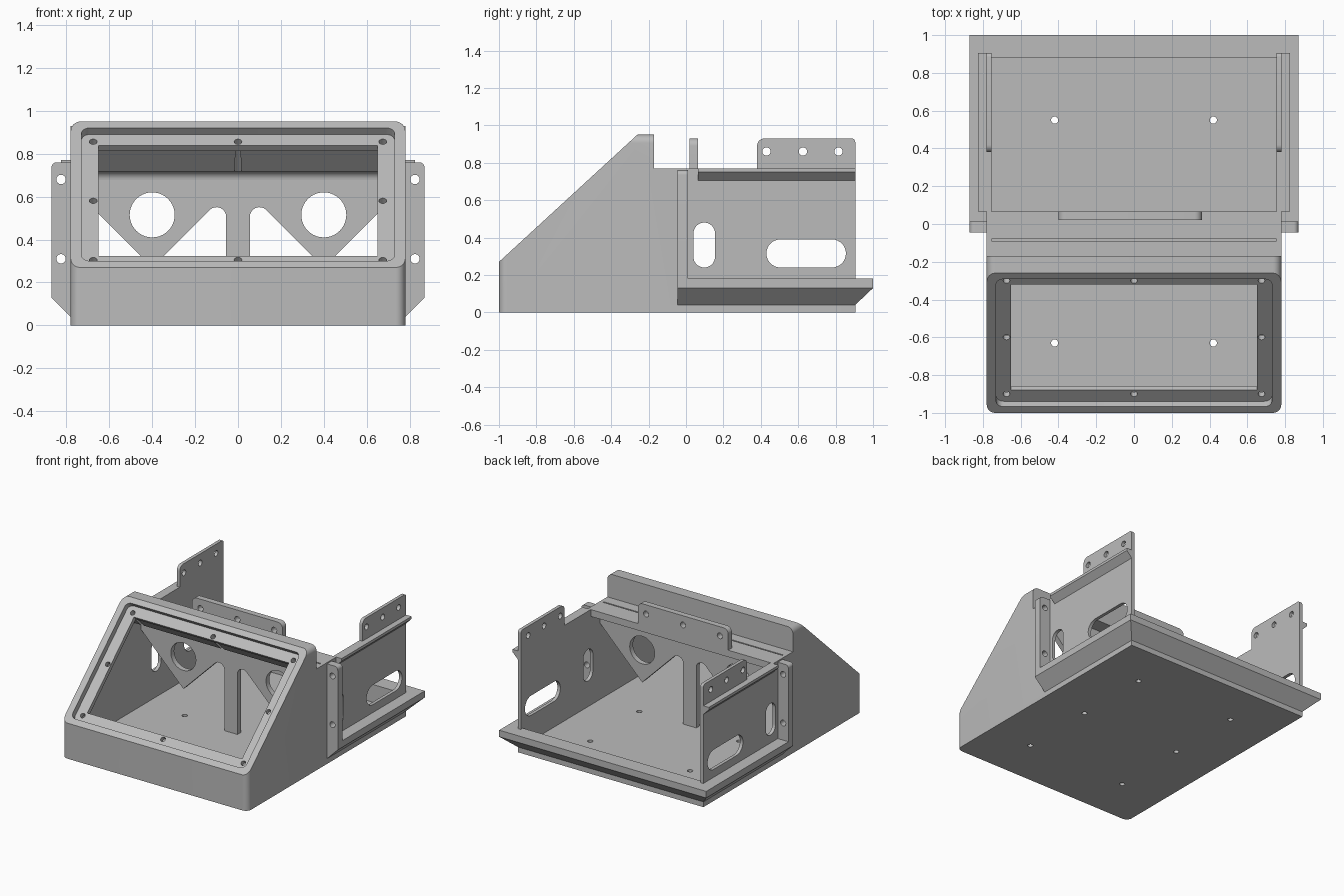
import bpy, bmesh
from math import sin, cos, radians
from mathutils import Matrix, Vector

if "Cube" in bpy.data.objects:
    bpy.data.objects.remove(bpy.data.objects["Cube"])

grey = bpy.data.materials.new("plain grey")
grey.use_nodes = True
colour = (0.5, 0.5, 0.5, 1)
grey.diffuse_color = colour
next(n for n in grey.node_tree.nodes if n.type == 'BSDF_PRINCIPLED').inputs["Base Color"].default_value = colour


def frame(u, v, w, o=(0, 0, 0)):
    m = Matrix((u, v, w)).transposed().to_4x4()
    m.translation = Vector(o)
    return m


X, Y, Z = (1, 0, 0), (0, 1, 0), (0, 0, 1)
ALONG_X = frame(Y, Z, X)      # profile points are (y, z)
ALONG_Y = frame(X, Z, Y)      # profile points are (x, z)
ALONG_Z = frame(X, Y, Z)      # profile points are (x, y)
run, rise = Vector((0.74, 0.68)).normalized()
SLOPE = frame(X, (0, run, rise), (0, -rise, run), (0, -1, 0.27))


def to_object(name, bm):
    bmesh.ops.recalc_face_normals(bm, faces=bm.faces)
    mesh = bpy.data.meshes.new(name)
    bm.to_mesh(mesh)
    bm.free()
    mesh.materials.append(grey)
    ob = bpy.data.objects.new(name, mesh)
    bpy.context.collection.objects.link(ob)
    return ob


def prism(name, pts, mat, a, b, bevel_rule=None, radius=0.05):
    bm = bmesh.new()
    low = [bm.verts.new(mat @ Vector((p[0], p[1], a))) for p in pts]
    high = [bm.verts.new(mat @ Vector((p[0], p[1], b))) for p in pts]
    bm.faces.new(low)
    bm.faces.new(high)
    for i in range(len(pts)):
        j = (i + 1) % len(pts)
        bm.faces.new((low[i], low[j], high[j], high[i]))
    if bevel_rule:
        edges = [e for e in bm.edges if bevel_rule(*(v.co for v in e.verts))]
        bmesh.ops.bevel(bm, geom=edges, offset=radius, segments=8, profile=0.5, affect='EDGES')
    return to_object(name, bm)


def arc(cx, cy, r, start, end, n=8):
    angles = [radians(start + (end - start) * i / n) for i in range(n + 1)]
    return [(cx + r * cos(t), cy + r * sin(t)) for t in angles]


def circle(cx, cy, r, n=24):
    return arc(cx, cy, r, 0, 360, n)[:-1]


def rounded(x0, x1, y0, y1, r):
    r = min(r, (x1 - x0) / 2 - 0.0005, (y1 - y0) / 2 - 0.0005)
    return (arc(x1 - r, y1 - r, r, 0, 90) + arc(x0 + r, y1 - r, r, 90, 180)
            + arc(x0 + r, y0 + r, r, 180, 270) + arc(x1 - r, y0 + r, r, 270, 360))


def rect(x0, x1, y0, y1):
    return [(x0, y0), (x1, y0), (x1, y1), (x0, y1)]


def combine(target, other, operation):
    mod = target.modifiers.new("bool", 'BOOLEAN')
    mod.operation, mod.object, mod.solver = operation, other, 'EXACT'
    bpy.context.view_layer.objects.active = target
    bpy.ops.object.modifier_apply(modifier=mod.name)
    bpy.data.objects.remove(other)


def cut(target, pts, mat, a, b):
    combine(target, prism("cutter", pts, mat, a, b), 'DIFFERENCE')


# Main shell: side profile with sloped front, deck and rear wall tabs
W, IN = 0.78, 0.755
side = [(-1, 0), (-1, 0.27), (-0.26, 0.95), (-0.17, 0.95), (-0.17, 0.77), (0.38, 0.77)]
side += arc(0.42, 0.89, 0.04, 180, 90) + arc(0.885, 0.91, 0.02, 90, 0) + [(0.905, 0)]


def soft_edge(p, q):
    front = abs(p.y + 1) < 0.001 and abs(q.y + 1) < 0.001 and abs(p.x - q.x) < 0.001
    top = p.z > 0.949 and q.z > 0.949 and abs(p.x - q.x) < 0.001
    return front or top


housing = prism("housing", side, ALONG_X, -W, W, soft_edge, 0.045)

# Flared skirt around the rear
bm = bmesh.new()
for half, back, z in ((W, 0.905, 0.04), (0.87, 1, 0.13), (0.87, 1, 0.18)):
    for x in (-half, half):
        for y in (-0.045, back):
            bm.verts.new((x, y, z))
bmesh.ops.convex_hull(bm, input=bm.verts)
combine(housing, to_object("skirt", bm), 'UNION')

# Mounting ears and side rails
for s in (-1, 1):
    ear = [(0.765, 0.06), (0.80, 0.06), (0.87, 0.13)] + arc(0.845, 0.735, 0.025, 0, 90) + [(0.765, 0.76)]
    rail = [(0.765, 0.69), (0.825, 0.75), (0.825, 0.77), (0.765, 0.77)]
    combine(housing, prism("ear", [(s * x, z) for x, z in ear], ALONG_Y, -0.045, 0.012), 'UNION')
    combine(housing, prism("rail", [(s * x, z) for x, z in rail], ALONG_Y, 0.065, 0.905), 'UNION')

# Inner cavity, open above the rear tray
cavity = [(-0.975, 0.045), (0.88, 0.045), (0.88, 0.18), (1.2, 0.18), (1.2, 1.2), (0.065, 1.2),
          (0.065, 0.718), (-0.185, 0.718), (-0.289, 0.822), (-0.975, 0.191)]
cut(housing, cavity, ALONG_X, -IN, IN)

# Sloped window with recessed bezel and screw holes
cut(housing, rounded(-0.73, 0.73, 0.045, 0.962, 0.04), SLOPE, -0.042, 0.1)
cut(housing, rect(-0.65, 0.65, 0.1245, 0.885), SLOPE, -0.11, 0.05)
for x, v in [(s * 0.675, v) for s in (-1, 1) for v in (0.097, 0.505, 0.912)] + [(0, 0.097), (0, 0.912)]:
    cut(housing, circle(x, v, 0.018, 16), SLOPE, -0.25, 0.05)

# Side wall slots and tab holes
cut(housing, rounded(0.04, 0.155, 0.24, 0.48, 1), ALONG_X, -1, 1)
cut(housing, rounded(0.43, 0.855, 0.24, 0.39, 1), ALONG_X, -1, 1)
for y in (0.43, 0.625, 0.815):
    cut(housing, circle(y, 0.86, 0.022), ALONG_X, -1, 1)

# Ear holes, floor holes and deck groove
for s in (-1, 1):
    for z in (0.31, 0.68):
        cut(housing, circle(s * 0.825, z, 0.022), ALONG_Y, -0.2, 0.06)
    for y in (-0.63, -0.04, 0.55):
        cut(housing, circle(s * 0.42, y, 0.019, 16), ALONG_Z, -0.1, 0.1)
cut(housing, rect(-IN, IN, -0.09, -0.08), ALONG_Z, 0.75, 0.8)

# Divider with pointed braces, arches and centre post
half = [(0.055, 0.04)] + arc(0.10, 0.506, 0.045, 180, 45) + [(0.40, 0.27), (0.76, 0.63), (0.76, 0.725)]
outline = half + [(-x, z) for x, z in reversed(half)]
divider = prism("divider", outline, ALONG_Y, -0.085, -0.045)
for s in (-1, 1):
    cut(divider, circle(s * 0.4, 0.515, 0.105, 40), ALONG_Y, -0.2, 0.1)
fillet = [(-0.08, 0.72)] + arc(-0.125, 0.678, 0.04, 90, 0) + [(-0.08, 0.678)]
ceiling_fillet = prism("ceiling_fillet", fillet, ALONG_X, -IN, IN)

# Centre tab on the deck
centre_tab = prism("centre_tab", [(-0.4, 0.74), (0.36, 0.74)] + arc(0.32, 0.89, 0.04, 0, 90)
                   + arc(-0.36, 0.89, 0.04, 90, 180), ALONG_Y, 0.02, 0.065)
for x in (-0.33, -0.02, 0.29):
    cut(centre_tab, circle(x, 0.86, 0.022), ALONG_Y, 0, 0.1)

for ob in (housing, divider, ceiling_fillet, centre_tab):
    bpy.ops.object.select_all(action='DESELECT')
    ob.select_set(True)
    bpy.context.view_layer.objects.active = ob
    bpy.ops.object.shade_smooth_by_angle(angle=radians(30))
